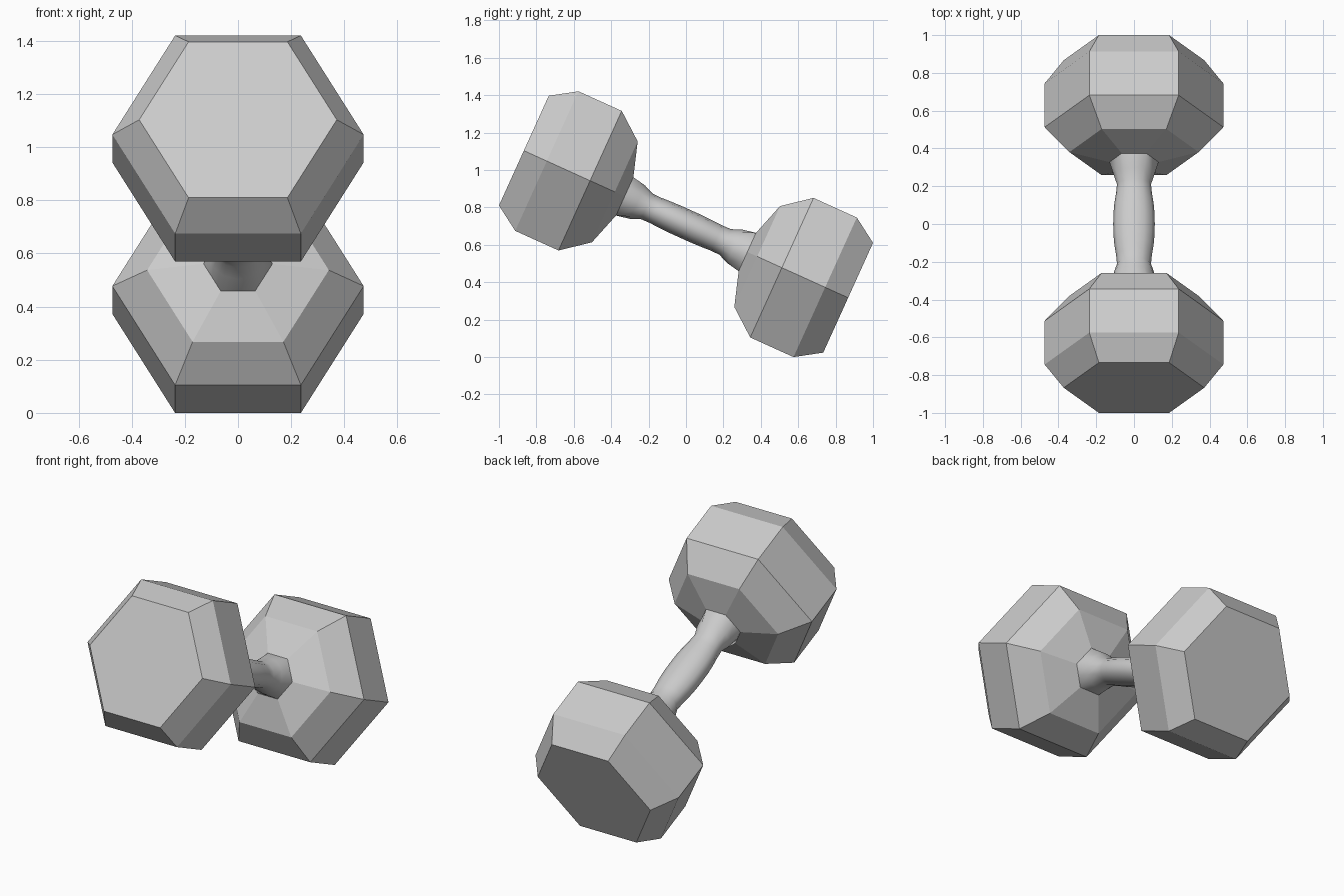
import bpy, bmesh
from math import sin, cos, pi, radians

if "Cube" in bpy.data.objects:
    bpy.data.objects.remove(bpy.data.objects["Cube"])

TILT = radians(-24.4)
CENTRE = (0, 0, 0.71)


def loft(name, rings, caps):
    """Join a list of point rings into one mesh, tilted like the whole dumbbell."""
    bm = bmesh.new()
    loops = [[bm.verts.new(p) for p in ring] for ring in rings]
    n = len(loops[0])
    for a, b in zip(loops, loops[1:]):
        for i in range(n):
            j = (i + 1) % n
            bm.faces.new((a[i], a[j], b[j], b[i]))
    if caps:
        bm.faces.new(loops[0])
        bm.faces.new(loops[-1])
    bmesh.ops.recalc_face_normals(bm, faces=bm.faces)
    mesh = bpy.data.meshes.new(name)
    bm.to_mesh(mesh)
    bm.free()
    obj = bpy.data.objects.new(name, mesh)
    bpy.context.collection.objects.link(obj)
    obj.location = CENTRE
    obj.rotation_euler = (TILT, 0, 0)
    return obj


def hexagon(y, r):
    return [(r * cos(i * pi / 3), y, r * sin(i * pi / 3)) for i in range(6)]


def grip_ring(y, rx, rz, collar=False):
    """Twelve-sided oval; at the collar it becomes a hexagon to meet the head."""
    pts = []
    for i in range(12):
        k = cos(pi / 6) if collar and i % 2 else 1
        pts.append((rx * k * cos(i * pi / 6), y, rz * k * sin(i * pi / 6)))
    return pts


# Faceted hexagonal weights: (distance along the bar, corner radius)
HEAD = [(0.36, 0.13), (0.418, 0.342), (0.563, 0.473), (0.817, 0.473), (0.952, 0.372)]
for side, name in ((-1, "front_weight"), (1, "back_weight")):
    loft(name, [hexagon(side * y, r) for y, r in HEAD], True)

# Smooth swelling handle with flared ends: (distance, x radius, z radius)
GRIP = [(0.0, 0.11, 0.079), (0.06, 0.109, 0.079), (0.12, 0.104, 0.077),
        (0.18, 0.095, 0.074), (0.23, 0.09, 0.075), (0.285, 0.107, 0.098)]
half = [grip_ring(*g) for g in GRIP] + [grip_ring(0.361, 0.13, 0.13, True)]
mirrored = [[(x, -y, z) for x, y, z in ring] for ring in half[:0:-1]]
handle = loft("handle", mirrored + half, False)
handle.data.polygons.foreach_set("use_smooth", [True] * len(handle.data.polygons))
